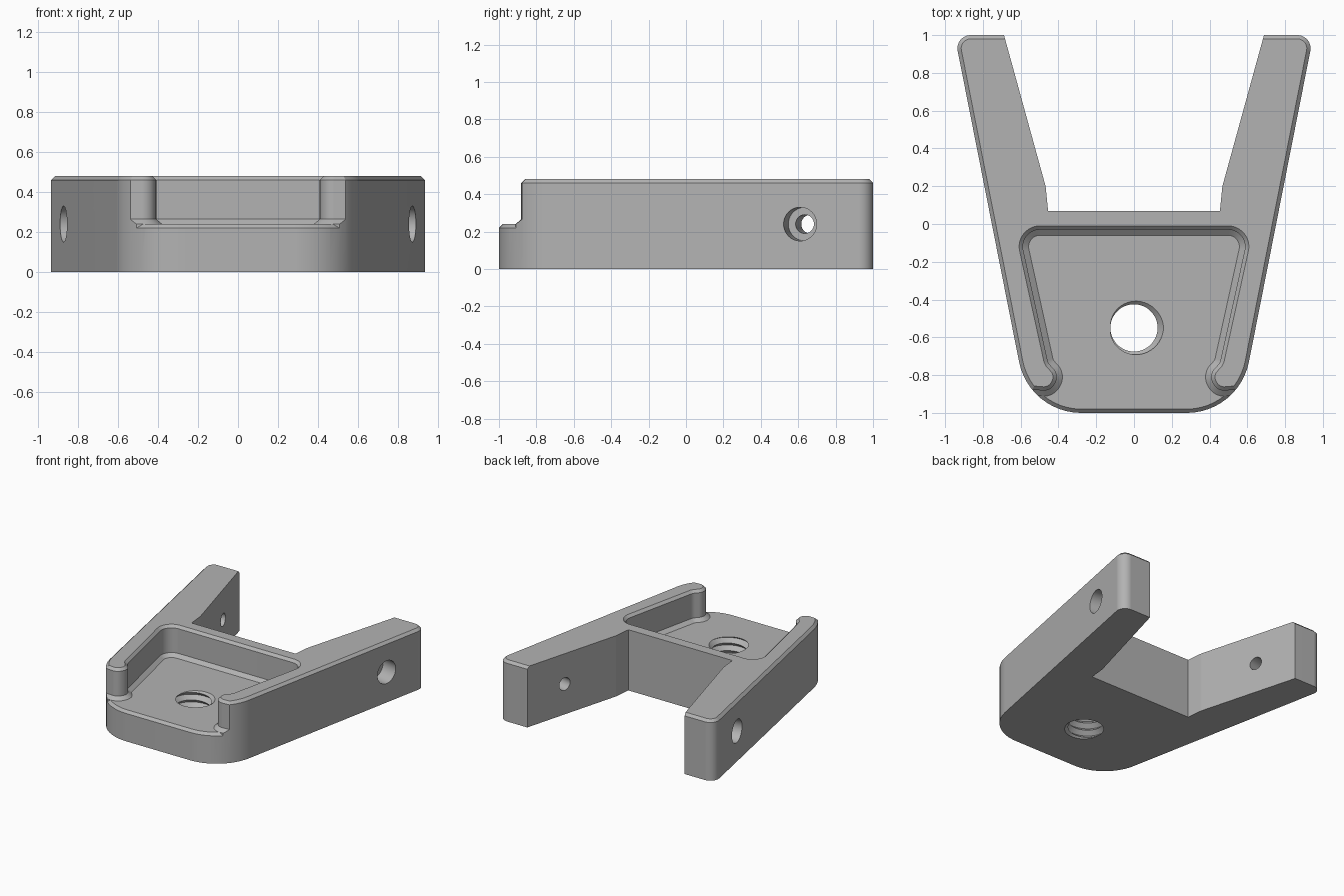
import bpy, bmesh
from math import pi, sin, cos, tan
from mathutils import Vector

if "Cube" in bpy.data.objects:
    bpy.data.objects.remove(bpy.data.objects["Cube"], do_unlink=True)

grey = bpy.data.materials.new("plain_grey")
grey.use_nodes = True
colour = (0.45, 0.45, 0.45, 1)
grey.diffuse_color = colour
for node in grey.node_tree.nodes:
    if node.type == 'BSDF_PRINCIPLED':
        node.inputs["Base Color"].default_value = colour


def make_object(name, bm):
    bmesh.ops.recalc_face_normals(bm, faces=bm.faces)
    mesh = bpy.data.meshes.new(name)
    bm.to_mesh(mesh)
    bm.free()
    mesh.materials.append(grey)
    ob = bpy.data.objects.new(name, mesh)
    bpy.context.collection.objects.link(ob)
    return ob


def rounded(half, steps=12):
    """Mirror right-half corners (x, y, radius) and fillet each corner."""
    corners = half + [(-x, y, r) for x, y, r in reversed(half)]
    pts = []
    for i, (x, y, r) in enumerate(corners):
        p = Vector((x, y))
        if r == 0:
            pts.append(p)
            continue
        a = (Vector(corners[i - 1][:2]) - p).normalized()
        b = (Vector(corners[(i + 1) % len(corners)][:2]) - p).normalized()
        half_angle = a.angle(b) / 2
        centre = p + (a + b).normalized() * (r / sin(half_angle))
        start = p + a * (r / tan(half_angle)) - centre
        end = p + b * (r / tan(half_angle)) - centre
        sweep = start.angle(end)
        for s in range(steps + 1):
            t = s / steps
            pts.append(centre + (start * sin((1 - t) * sweep)
                                 + end * sin(t * sweep)) / sin(sweep))
    return pts


def offset(pts, d):
    """Grow a counter-clockwise outline by d with mitred corners."""
    out = []
    for i, p in enumerate(pts):
        a = (p - pts[i - 1]).normalized()
        b = (pts[(i + 1) % len(pts)] - p).normalized()
        na, nb = Vector((a.y, -a.x)), Vector((b.y, -b.x))
        out.append(p + (na + nb) * (d / (1 + na.dot(nb))))
    return out


def loft(name, pts, levels):
    """Stack offset copies of an outline at (height, offset) levels."""
    bm = bmesh.new()
    rings = [[bm.verts.new((p.x, p.y, z)) for p in offset(pts, d)]
             for z, d in levels]
    n = len(pts)
    for low, high in zip(rings, rings[1:]):
        for i in range(n):
            j = (i + 1) % n
            bm.faces.new((low[i], low[j], high[j], high[i]))
    bm.faces.new(rings[0])
    bm.faces.new(rings[-1])
    return make_object(name, bm)


def rod(name, centre, axis, radius, length):
    bm = bmesh.new()
    bmesh.ops.create_cone(bm, cap_ends=True, segments=40, radius1=radius,
                          radius2=radius, depth=length)
    bmesh.ops.rotate(bm, verts=bm.verts, cent=(0, 0, 0),
                     matrix=axis.to_track_quat('Z', 'Y').to_matrix())
    bmesh.ops.translate(bm, verts=bm.verts, vec=centre)
    return make_object(name, bm)


def thread(name, x, y, inner, outer, pitch, bottom, rows, n=48):
    """Helical V thread, closed by a fan at either end."""
    bm = bmesh.new()

    def vert(k, j):
        a = 2 * pi * j / n
        r = outer if k % 2 else inner
        z = bottom + pitch * (k / 2 + j / n)
        return bm.verts.new((x + r * cos(a), y + r * sin(a), z))

    seam = [vert(k, 0) for k in range(rows + 3)]
    grid = [[seam[k]] + [vert(k, j) for j in range(1, n)] + [seam[k + 2]]
            for k in range(rows + 1)]
    for low, high in zip(grid, grid[1:]):
        for j in range(n):
            bm.faces.new((low[j], low[j + 1], high[j + 1], high[j]))
    top = bottom + pitch * rows / 2
    low_tip = bm.verts.new((x, y, bottom))
    high_tip = bm.verts.new((x, y, top + pitch))
    for e in [e for e in bm.edges if e.is_boundary]:
        low_end = e.verts[0].co.z < (bottom + top) / 2
        bm.faces.new((*e.verts, low_tip if low_end else high_tip))
    return make_object(name, bm)


def cut(target, cutter):
    mod = target.modifiers.new("cut", 'BOOLEAN')
    mod.operation = 'DIFFERENCE'
    mod.solver = 'EXACT'
    mod.object = cutter
    bpy.context.view_layer.objects.active = target
    bpy.ops.object.modifier_apply(modifier=mod.name)
    bpy.data.objects.remove(cutter, do_unlink=True)


# Main body with a chamfered top rim
outline = rounded([(0.555, -1, 0.335), (0.95, 1, 0.07)])
body = loft("bracket_body", outline, [(0, 0), (0.46, 0), (0.48, -0.02)])

# Open gap between the two rear arms
gap = rounded([(0.455, 0.07, 0), (0.468, 0.2, 0.06), (0.757, 1.25, 0)])
cut(body, loft("arm_gap", gap, [(-0.2, 0), (0.7, 0)]))

# Tray pocket, open at the front between two rounded wall ends
tray = rounded([(0.75, -1.3, 0), (0.75, -0.86, 0), (0.44, -0.885, 0.065),
                (0.395, -0.8, 0.065), (0.455, -0.735, 0.06),
                (0.61, -0.03, 0.09)])
pocket = loft("tray_pocket", tray, [(0.15, -0.03), (0.24, -0.03), (0.265, 0),
                                    (0.46, 0), (0.50, 0.04)])
# The tray floor keeps a chamfered front lip
cut(pocket, loft("tray_floor", outline, [(0.1, 0.12), (0.24, -0.02)]))
cut(body, pocket)

# Threaded hole through the tray floor
cut(body, thread("floor_thread", 0, -0.55, 0.125, 0.157, 0.06, -0.15, 20))

# Counterbored cross holes, square to the slanted outer sides
for side in (1, -1):
    inward = Vector((-0.981 * side, 0.194, 0))
    mouth = Vector((0.873 * side, 0.61, 0.24))
    cut(body, rod("counterbore", mouth, inward, 0.09, 0.26))
    cut(body, rod("cross_hole", mouth + inward * 0.15, inward, 0.05, 0.8))

# Smooth curves, crisp edges
bpy.ops.object.select_all(action='DESELECT')
body.select_set(True)
bpy.context.view_layer.objects.active = body
bpy.ops.object.shade_smooth_by_angle(angle=pi / 6)
weighted = body.modifiers.new("even_shading", 'WEIGHTED_NORMAL')
weighted.keep_sharp = True
